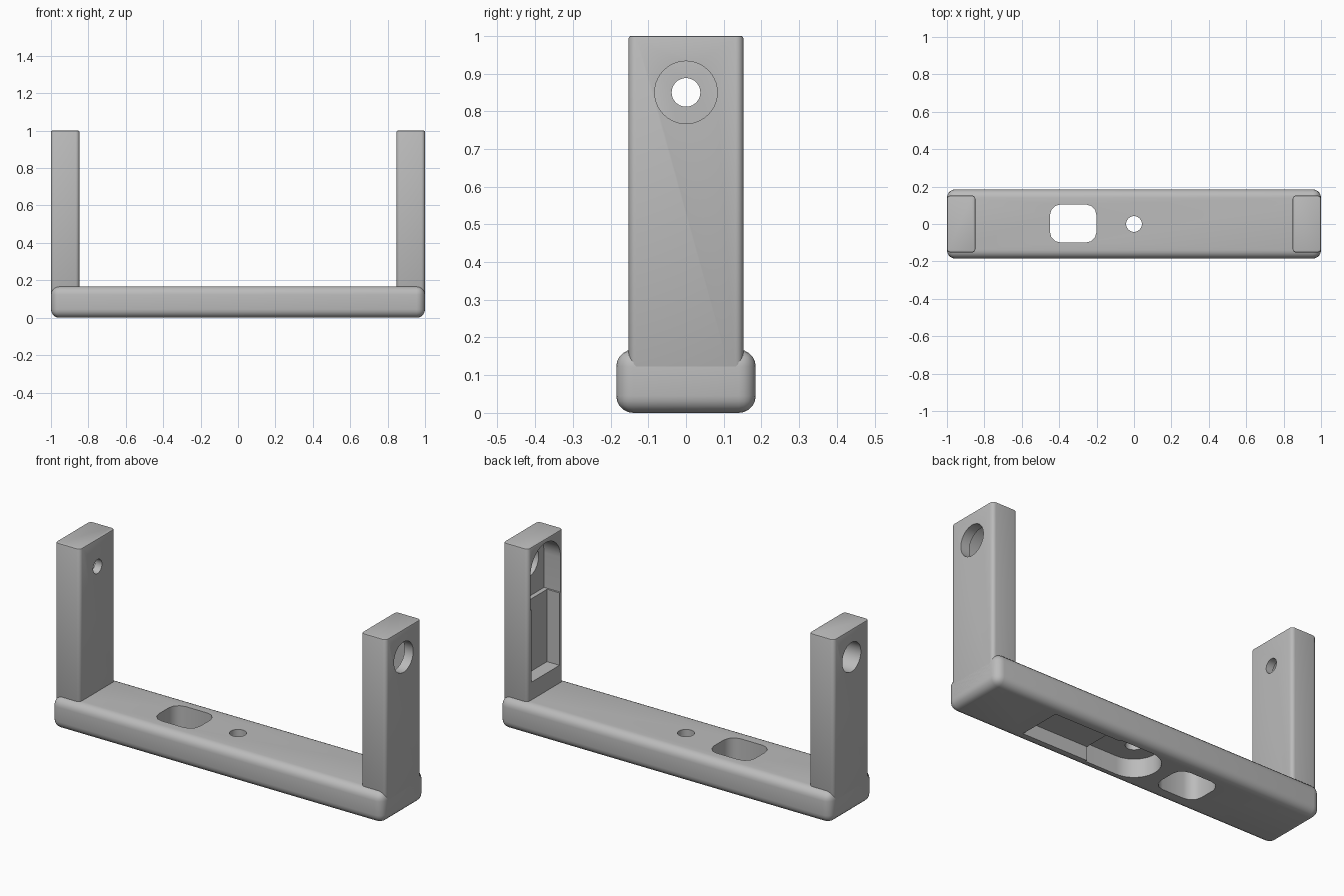
import bpy, math
from mathutils import Matrix, Vector

if "Cube" in bpy.data.objects:
    bpy.data.objects.remove(bpy.data.objects["Cube"], do_unlink=True)

grey = bpy.data.materials.new("mid grey")
grey.use_nodes = True
colour = (0.5, 0.5, 0.5, 1)
grey.diffuse_color = colour
grey.node_tree.nodes["Principled BSDF"].inputs["Base Color"].default_value = colour


def prism(name, outline, low, high):
    """Extrude a closed outline along z."""
    n = len(outline)
    verts = [(x, y, z) for z in (low, high) for x, y in outline]
    faces = [list(range(n))[::-1], list(range(n, 2 * n))]
    faces += [[i, (i + 1) % n, (i + 1) % n + n, i + n] for i in range(n)]
    mesh = bpy.data.meshes.new(name)
    mesh.from_pydata(verts, [], faces)
    obj = bpy.data.objects.new(name, mesh)
    bpy.context.collection.objects.link(obj)
    mesh.materials.append(grey)
    return obj


def arc(cx, cy, r, start, end, steps):
    angles = [math.radians(start + (end - start) * i / steps) for i in range(steps + 1)]
    return [(cx + r * math.cos(a), cy + r * math.sin(a)) for a in angles]


def rounded_rect(x0, x1, y0, y1, r, steps=5):
    corners = [(x1 - r, y1 - r), (x0 + r, y1 - r), (x0 + r, y0 + r), (x1 - r, y0 + r)]
    return [p for i, (x, y) in enumerate(corners)
            for p in arc(x, y, r, 90 * i, 90 * i + 90, steps)]


def circle(r):
    return arc(0, 0, r, 0, 360, 40)[:-1]


def apply_modifier(obj, kind, **settings):
    mod = obj.modifiers.new(kind.title(), kind)
    for key, value in settings.items():
        setattr(mod, key, value)
    bpy.context.view_layer.objects.active = obj
    bpy.ops.object.modifier_apply(modifier=mod.name)


def cut(obj, outline, low, high, frame=Matrix()):
    """Subtract a prism placed by a local frame."""
    cutter = prism("cutter", outline, low, high)
    cutter.data.transform(frame)
    apply_modifier(obj, "BOOLEAN", object=cutter, operation="DIFFERENCE", solver="EXACT")
    bpy.data.objects.remove(cutter, do_unlink=True)


def pocket(obj, frame):
    """Keyhole pocket: deep round head and a shallower rectangular tail."""
    head = arc(0, 0, 0.13, 90, 270, 20) + [(0.19, -0.13), (0.19, 0.13)]
    tail = [(0.18, -0.12), (0.585, -0.12), (0.585, 0.12), (0.18, 0.12)]
    cut(obj, head, -0.05, 0.1, frame)
    cut(obj, tail, -0.05, 0.075, frame)


def axes(x, z, origin):
    """Frame from its x and z directions."""
    x, z = Vector(x), Vector(z)
    m = Matrix((x, z.cross(x), z)).transposed().to_4x4()
    return Matrix.Translation(origin) @ m


# Base bar with soft edges, slot, centre hole and underside pocket
base = prism("base_bar", [(-1, -0.185), (1, -0.185), (1, 0.185), (-1, 0.185)], 0, 0.168)
apply_modifier(base, "BEVEL", width=0.045, segments=5, limit_method="NONE")
cut(base, rounded_rect(-0.45, -0.2, -0.1, 0.105, 0.06, 3), -0.1, 0.3)
cut(base, circle(0.042), -0.1, 0.3)
pocket(base, axes((1, 0, 0), (0, 0, 1), (0, 0, 0)))

# Upright arms, flush with the bar ends
arms = {}
for side, name in ((1, "left_arm"), (-1, "right_arm")):
    x0, x1 = sorted((side * 0.848, side))
    arm = prism(name, rounded_rect(x0, x1, -0.152, 0.152, 0.02), 0.05, 1)
    apply_modifier(arm, "BEVEL", width=0.006, segments=2, angle_limit=math.radians(60))
    arms[name] = arm

# Left arm: pocket on the inner face, wide hole through to the outside
inner = axes((0, 0, -1), (1, 0, 0), (0.848, 0, 0.85))
pocket(arms["left_arm"], inner)
cut(arms["left_arm"], circle(0.083), -0.05, 0.3, inner)

# Right arm: narrow hole with a wide counterbore from the outside
outer = axes((0, 0, -1), (1, 0, 0), (-1, 0, 0.85))
cut(arms["right_arm"], circle(0.038), -0.1, 0.3, outer)
cut(arms["right_arm"], circle(0.08), -0.1, 0.11, outer)

for obj in (base, *arms.values()):
    bpy.ops.object.select_all(action="DESELECT")
    obj.select_set(True)
    bpy.context.view_layer.objects.active = obj
    bpy.ops.object.shade_smooth_by_angle(angle=math.radians(32))
